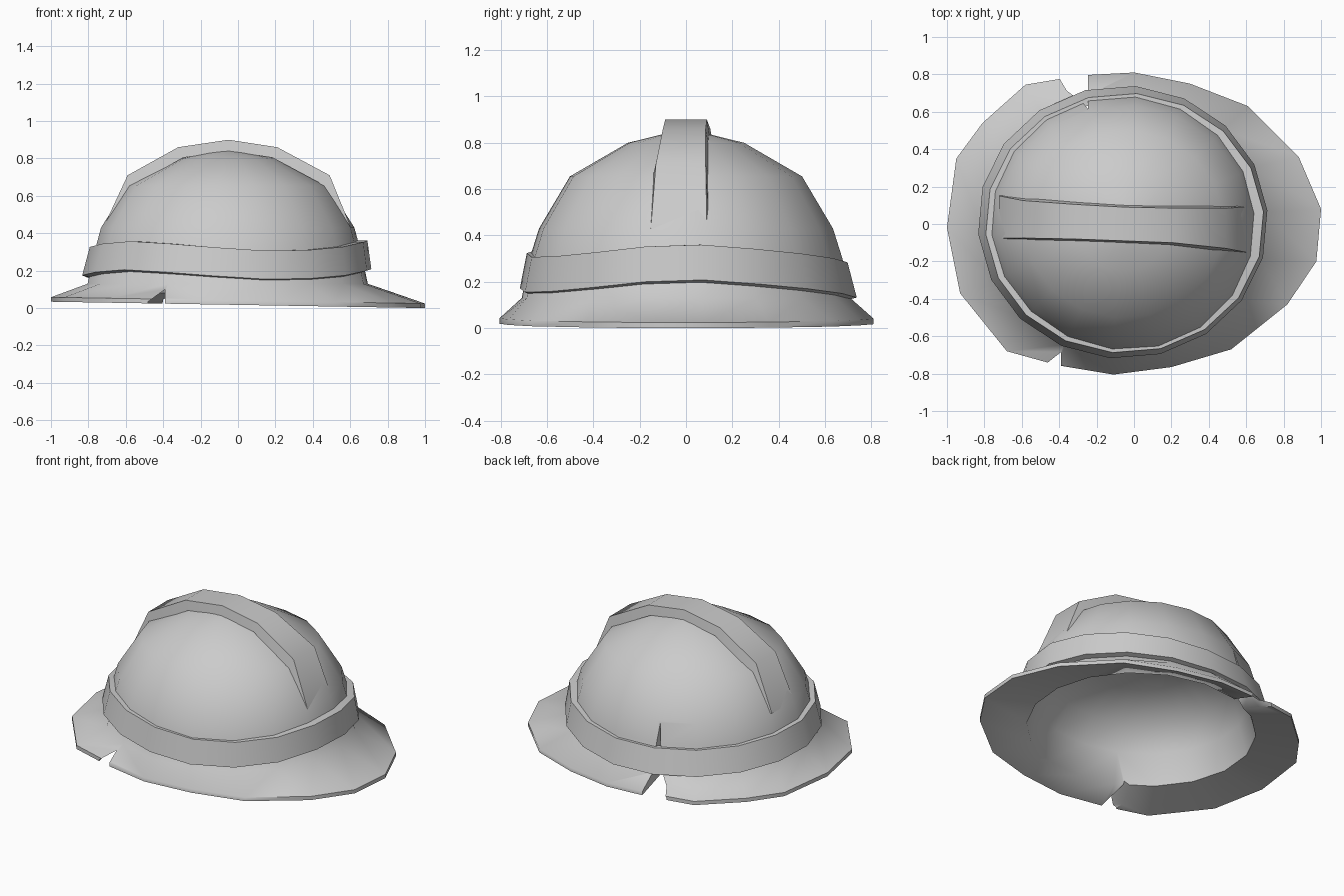
import bpy, bmesh
from math import cos, sin, radians

if "Cube" in bpy.data.objects:
    bpy.data.objects.remove(bpy.data.objects["Cube"])

N = 18
ANG = [5 + 360 / N * k for k in range(N)]


def make(name, verts, faces):
    me = bpy.data.meshes.new(name)
    me.from_pydata(verts, [], faces)
    bm = bmesh.new()
    bm.from_mesh(me)
    bmesh.ops.recalc_face_normals(bm, faces=bm.faces)
    bm.to_mesh(me)
    bm.free()
    ob = bpy.data.objects.new(name, me)
    bpy.context.collection.objects.link(ob)
    return ob


def smooth(ob, angle=50):
    bpy.ops.object.select_all(action='DESELECT')
    bpy.context.view_layer.objects.active = ob
    ob.select_set(True)
    bpy.ops.object.shade_smooth_by_angle(angle=radians(angle))


def loft(name, rings, closed=False):
    """Skin a list of equal rings; closed joins last to first, otherwise caps the ends."""
    n, m = len(rings[0]), len(rings)
    verts = [p for r in rings for p in r]
    faces = []
    for i in range(m if closed else m - 1):
        a, b = i * n, (i + 1) % m * n
        faces += [(a + j, a + (j + 1) % n, b + (j + 1) % n, b + j) for j in range(n)]
    if not closed:
        faces += [tuple(range(n)), tuple(range((m - 1) * n, m * n))]
    return make(name, verts, faces)


def ellipse(rx, ry, z, cx=-0.055, cy=0.0):
    zs = z if isinstance(z, list) else [z] * N
    return [(cx + rx * cos(radians(a)), cy + ry * sin(radians(a)), h) for a, h in zip(ANG, zs)]


# Shell: dome and flared brim outside, shallower bowl inside
brim = [(1.0, .08), (.88, .36), (.61, .63), (.30, .75), (0, .81), (-.28, .795),
        (-.58, .745), (-.81, .54), (-.95, .35), (-1.0, -.02), (-.93, -.37), (-.68, -.68),
        (-.41, -.755), (-.11, -.805), (.20, -.765), (.52, -.67), (.82, -.43), (.975, -.2)]
rim_top = [(x, y, .041 - .017 * x) for x, y in brim]
rim_low = [(x, y, z - .024) for x, y, z in rim_top]
profile = [(.752, .712, .13), (.715, .678, .3), (.68, .637, .43), (.537, .503, .655),
           (.257, .252, .80), (.015, .015, .858)]
bowl = [(.69, .65, .08), (.64, .60, .27), (.55, .51, .42), (.3, .28, .51), (.015, .015, .54)]
outer = [ellipse(*p) for p in profile]
inner = [ellipse(*p) for p in bowl]
shell = loft("dome_and_brim", inner[::-1] + [rim_low, rim_top] + outer)


# Broken notches in the brim, the rear one running up as a crack
def notch(name, pts, y0, y1):
    c = loft(name, [[(x, y0, z) for x, z in pts], [(x, y1, z) for x, z in pts]])
    c.hide_render = True
    mod = shell.modifiers.new(name, 'BOOLEAN')
    mod.object, mod.operation, mod.solver = c, 'DIFFERENCE', 'EXACT'
    bpy.context.view_layer.objects.active = shell
    bpy.ops.object.modifier_apply(modifier=mod.name)
    bpy.data.objects.remove(c)


notch("front_notch_cutter", [(-.39, -.1), (-.39, .1), (-.48, .035), (-.5, -.1)], -1, -.5)
notch("rear_crack_cutter", [(-.245, -.1), (-.245, .42), (-.272, .28), (-.31, .12),
                            (-.40, .045), (-.43, -.1)], .4, 1)
smooth(shell, 58)

# Wavy headband around the base of the dome
low = [.208, .19, .17, .15, .132, .13, .137, .15, .165, .175, .192, .205,
       .192, .172, .155, .158, .175, .2]
high = [z + .152 for z in low]
under = [z - .013 for z in low]
band = loft("headband", [ellipse(.776, .73, low, -.06, .01), ellipse(.745, .695, high, -.05, .005),
                         ellipse(.695, .66, high), ellipse(.728, .69, under)], closed=True)
smooth(band)

# Raised crest over the crown: x, z, front y, rear y, inward scale of its buried base
crest = [(-.721, .43, -.075, .15, .97), (-.59, .71, -.075, .125, .9), (-.32, .86, -.08, .105, .9),
         (-.05, .90, -.09, .09, .9), (.21, .86, -.10, .085, .9), (.49, .71, -.13, .085, .9),
         (.604, .43, -.152, .09, .97)]
sections = []
for x, z, y0, y1, k in crest:
    xi, zi = -.05 + (x + .05) * k, .3 + (z - .3) * k
    sections.append([(x, y0, z), (x, y1, z), (xi, y1 + .01, zi), (xi, y0 - .01, zi)])
smooth(loft("crest", sections))
